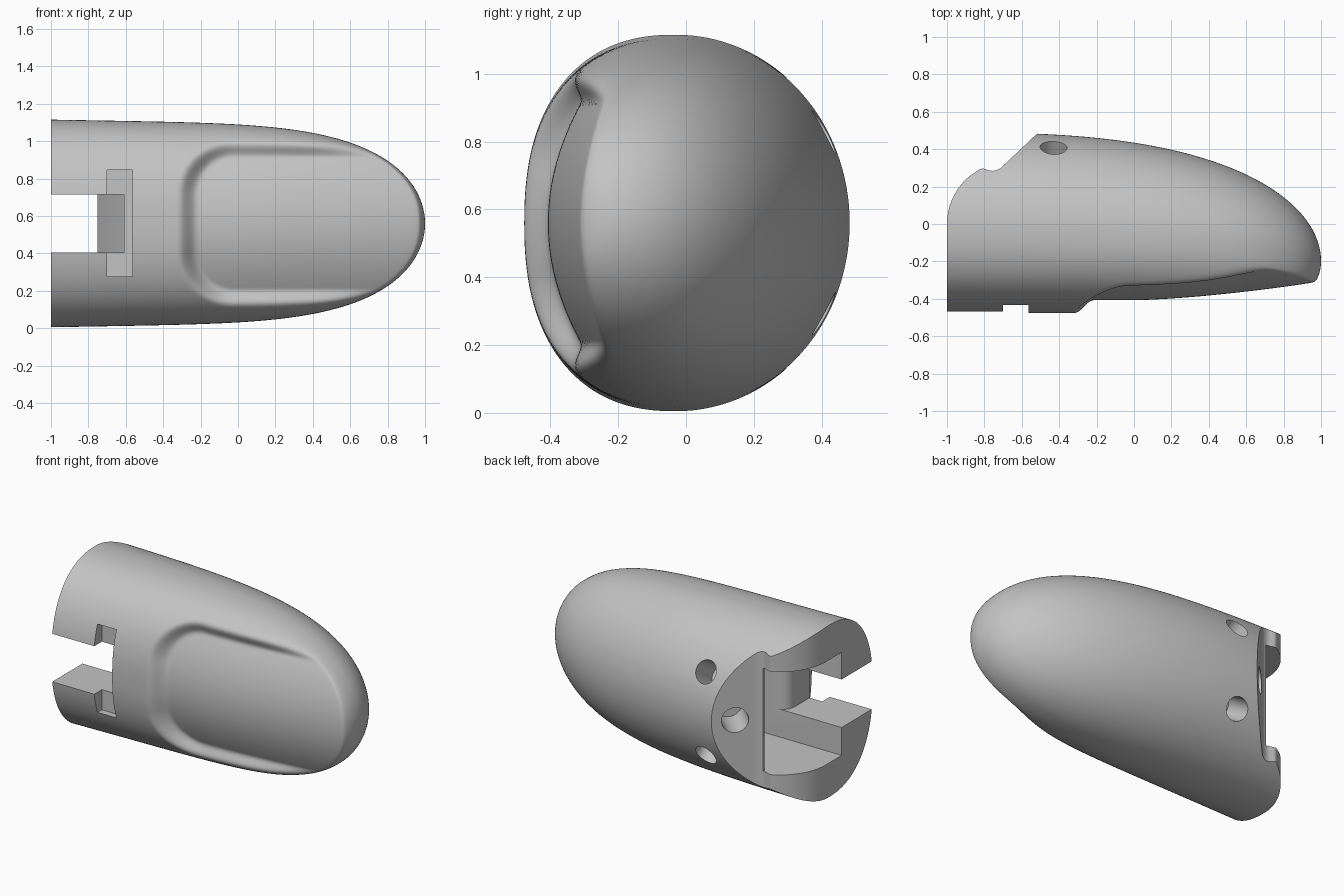
import bpy, bmesh, math
from mathutils import Vector

cube = bpy.data.objects.get("Cube")
if cube:
    bpy.data.objects.remove(cube)

MID = 0.56            # height of the long axis
RINGS, SIDES = 190, 240

grey = bpy.data.materials.new("light_grey")
grey.use_nodes = True
colour = (0.55, 0.55, 0.55, 1)
grey.diffuse_color = colour
grey.node_tree.nodes["Principled BSDF"].inputs["Base Color"].default_value = colour


def make_object(name, bm):
    bmesh.ops.recalc_face_normals(bm, faces=bm.faces)
    mesh = bpy.data.meshes.new(name)
    bm.to_mesh(mesh)
    bm.free()
    obj = bpy.data.objects.new(name, mesh)
    bpy.context.collection.objects.link(obj)
    mesh.materials.append(grey)
    return obj


def nail_mask(x, dz):
    """0 outside the rounded nail outline, 1 well inside it."""
    radius, half = 0.3, 0.452
    qx = -0.32 - x + radius
    qz = abs(dz) - half + radius
    dist = math.hypot(max(qx, 0), max(qz, 0)) + min(max(qx, qz), 0) - radius
    k = min(max(-dist / 0.105, 0), 1)
    return k * k * (3 - 2 * k)


def body_point(t, angle):
    """Point on the tapered body: t runs from the open end to the tip."""
    x = 2 * t - 1
    height = (0.555 - 0.035 * t) * math.sqrt(1 - t ** 5)
    back = -0.2 + 0.69 * math.sqrt(1 - t ** 2.7)
    front = -0.2 - 0.277 * math.sqrt(1 - t ** 12)
    centre = -0.03 - 0.17 * t ** 3
    c, s = math.cos(angle), math.sin(angle)
    power = 1 if c > 0 else 2 / 2.35
    dz = math.copysign(abs(s) ** power, s) * height
    if c > 0:
        y = centre + (back - centre) * c
    else:
        y = centre + (front - centre) * abs(c) ** power
        # press the nail bed into the front with a soft edge
        nail = -0.408 + 0.1 * max(x, 0) ** 1.5 + 0.78 * dz * dz
        soft = (nail - y + math.hypot(nail - y, 0.015)) / 2
        y += soft * nail_mask(x, dz) * min(1, -4 * c)
    return Vector((x, y, MID + dz))


# Fingertip body, lofted ring by ring
bm = bmesh.new()
rings = []
for i in range(RINGS):
    t = 1 - (1 - i / RINGS) ** 1.6
    rings.append([bm.verts.new(body_point(t, math.tau * j / SIDES)) for j in range(SIDES)])
tip = bm.verts.new((1, -0.2, MID))
for a, b in zip(rings, rings[1:]):
    for j in range(SIDES):
        k = (j + 1) % SIDES
        bm.faces.new((a[j], a[k], b[k], b[j]))
for j in range(SIDES):
    bm.faces.new((rings[-1][j], rings[-1][(j + 1) % SIDES], tip))
bm.faces.new(rings[0])
body = make_object("fingertip_body", bm)


def arc(cx, cy, r, start, end, steps):
    angles = [math.radians(start + (end - start) * i / steps) for i in range(steps + 1)]
    return [(cx + r * math.cos(a), cy + r * math.sin(a)) for a in angles]


def prism(name, outline, low, high):
    bm = bmesh.new()
    face = bm.faces.new([bm.verts.new((x, y, low)) for x, y in outline])
    new = bmesh.ops.extrude_face_region(bm, geom=[face])["geom"]
    verts = [v for v in new if isinstance(v, bmesh.types.BMVert)]
    bmesh.ops.translate(bm, verts=verts, vec=(0, 0, high - low))
    return make_object(name, bm)


def drill(name, mouth, inward, radius, depth):
    bm = bmesh.new()
    bmesh.ops.create_cone(bm, cap_ends=True, segments=48, radius1=radius,
                          radius2=radius, depth=depth + 0.2)
    direction = Vector(inward).normalized()
    obj = make_object(name, bm)
    obj.rotation_mode = "QUATERNION"
    obj.rotation_quaternion = direction.to_track_quat("Z", "Y")
    obj.location = Vector(mouth) + direction * (depth - 0.2) / 2
    return obj


# Knuckle end: round hinge lobe, small dip, then a sloped flat
tail = [(-1.2, 0), (-1.001, 0)] + arc(-0.67, 0, 0.33, 178, 121, 20)
tail += [(-0.825, 0.293), (-0.81, 0.297), (-0.795, 0.294), (-0.775, 0.286),
         (-0.755, 0.284), (-0.735, 0.288), (-0.715, 0.298), (-0.70, 0.311),
         (-0.3, 0.69), (-1.2, 0.69)]

# Wide cavity running obliquely under the sloped flat, and the narrow front slot
cavity = [(-1.2, -0.16), (-0.42, -0.16), (-0.75, 0.27), (-0.75, 0.6), (-1.2, 0.6)]
slot = [(-1.2, -0.6), (-0.61, -0.6)] + arc(-0.53, -0.235, 0.08, 180, 90, 12)
slot += [(-0.53, -0.1), (-1.2, -0.1)]

# Crosswise pin pocket
pocket = [(-0.70, -0.6), (-0.565, -0.6), (-0.565, -0.39), (-0.70, -0.39)]

cutters = [
    prism("knuckle_cutter", tail, -0.2, 1.4),
    prism("cavity_cutter", cavity, 0.225, 0.89),
    prism("slot_cutter", slot, 0.405, 0.715),
    prism("pocket_cutter", pocket, 0.275, 0.845),
    drill("flat_hole_cutter", (-0.62, 0.385, MID), (1, -1, 0), 0.08, 0.22),
]
for side in (-1, 1):
    cutters.append(drill("cord_hole_cutter", (-0.43, 0.41, MID + side * 0.27),
                         (0, -0.44, -side * 0.27), 0.072, 0.2))

bpy.context.view_layer.objects.active = body
for obj in bpy.context.selected_objects:
    obj.select_set(False)
body.select_set(True)
for cutter in cutters:
    cutter.hide_render = True
    mod = body.modifiers.new(cutter.name, "BOOLEAN")
    mod.operation = "DIFFERENCE"
    mod.solver = "EXACT"
    mod.object = cutter
    bpy.ops.object.modifier_apply(modifier=mod.name)
    bpy.data.objects.remove(cutter)

bpy.ops.object.shade_smooth_by_angle(angle=math.radians(40))
